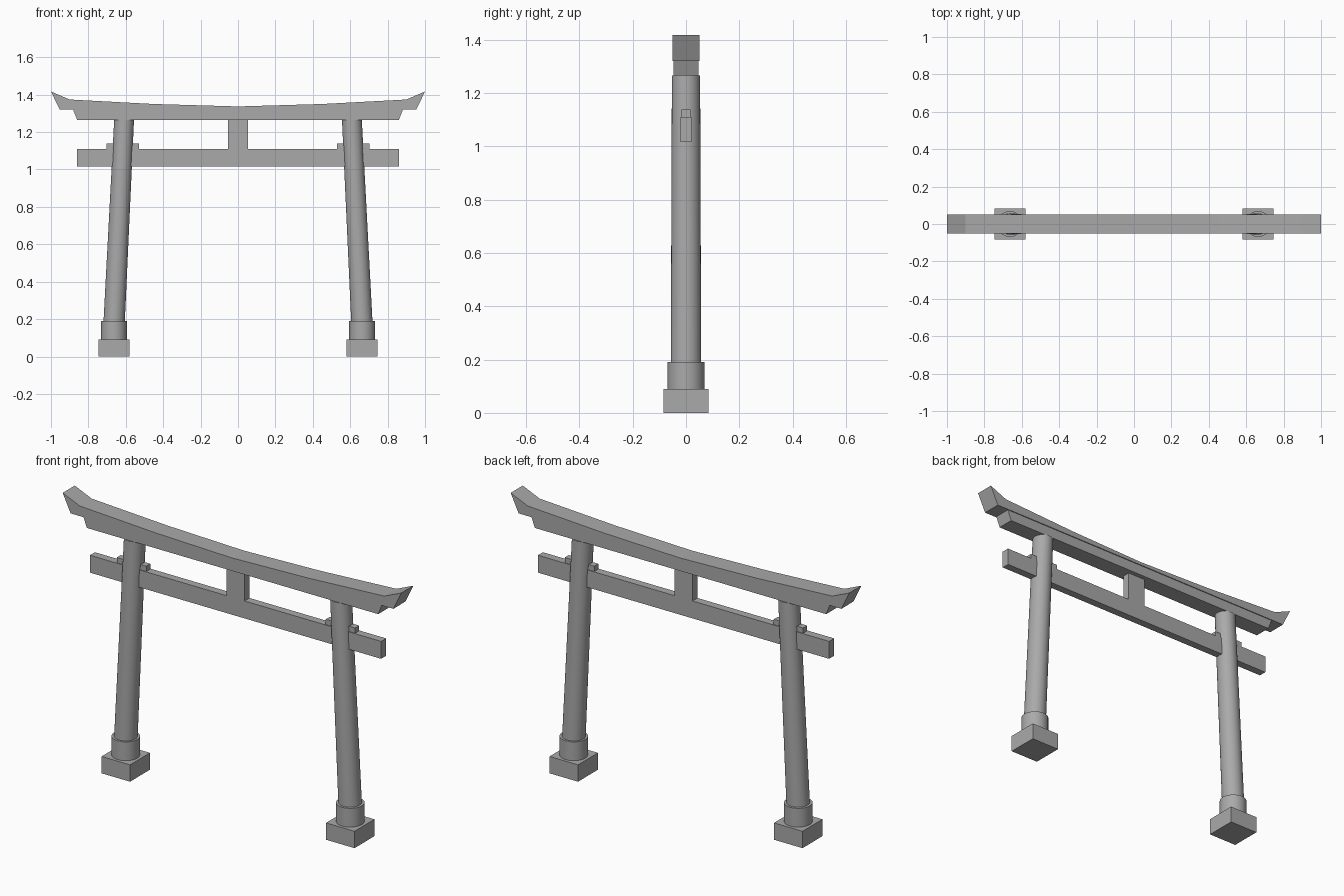
import bpy, bmesh, math

if "Cube" in bpy.data.objects:
    bpy.data.objects.remove(bpy.data.objects["Cube"])

grey = bpy.data.materials.new("stone grey")
grey.diffuse_color = (0.4, 0.4, 0.4, 1)
grey.use_nodes = True
grey.node_tree.nodes["Principled BSDF"].inputs["Base Color"].default_value = grey.diffuse_color


def finish(name, bm, smooth=False):
    bmesh.ops.recalc_face_normals(bm, faces=bm.faces[:])
    me = bpy.data.meshes.new(name)
    bm.to_mesh(me)
    bm.free()
    me.materials.append(grey)
    ob = bpy.data.objects.new(name, me)
    bpy.context.collection.objects.link(ob)
    if smooth:
        bpy.ops.object.select_all(action='DESELECT')
        ob.select_set(True)
        bpy.context.view_layer.objects.active = ob
        bpy.ops.object.shade_smooth_by_angle(angle=math.radians(40))
    return ob


def slab(name, outline, half_depth):
    """Front (x, z) outline extruded through y."""
    bm = bmesh.new()
    face = bm.faces.new([bm.verts.new((x, -half_depth, z)) for x, z in outline])
    ext = bmesh.ops.extrude_face_region(bm, geom=[face])
    verts = [v for v in ext["geom"] if isinstance(v, bmesh.types.BMVert)]
    bmesh.ops.translate(bm, verts=verts, vec=(0, 2 * half_depth, 0))
    return finish(name, bm)


def box(name, x0, x1, z0, z1, half_depth):
    return slab(name, [(x0, z0), (x1, z0), (x1, z1), (x0, z1)], half_depth)


def column(name, xa, za, ra, xb, zb, rb, n=32):
    """Round column with level ends, leaning from xa to xb."""
    bm = bmesh.new()
    rings = []
    for x, z, r in ((xa, za, ra), (xb, zb, rb)):
        rings.append([bm.verts.new((x + r * math.cos(i * math.tau / n),
                                    r * math.sin(i * math.tau / n), z))
                      for i in range(n)])
    lo, hi = rings
    for i in range(n):
        j = (i + 1) % n
        bm.faces.new((lo[i], lo[j], hi[j], hi[i]))
    bm.faces.new(lo[::-1])
    bm.faces.new(hi)
    return finish(name, bm, True)


# Curved top beam with upswept ends
top_half = [(1.0, 1.417), (0.9, 1.374), (0.45, 1.35)]
top = top_half + [(0, 1.337)] + [(-x, z) for x, z in reversed(top_half)]
slab("top_beam", [(-0.953, 1.32), (0.953, 1.32)] + top, 0.051)

# Second beam directly beneath, with slanted ends
slab("under_beam", [(-0.86, 1.265), (0.86, 1.265), (0.882, 1.32), (-0.882, 1.32)], 0.046)

# Lower tie beam and centre strut
box("tie_beam", -0.86, 0.86, 1.017, 1.11, 0.021)
box("centre_strut", -0.053, 0.053, 1.11, 1.265, 0.021)

# Leaning pillars with collars, footings and wedges
for side, s in (("left", -1), ("right", 1)):
    column(side + "_pillar", s * 0.663, 0.17, 0.057, s * 0.609, 1.265, 0.053)
    column(side + "_collar", s * 0.663, 0.09, 0.069, s * 0.663, 0.19, 0.069)
    box(side + "_footing", s * 0.663 - 0.084, s * 0.663 + 0.084, 0, 0.09, 0.084)
    box(side + "_wedge", s * 0.617 - 0.087, s * 0.617 + 0.087, 1.11, 1.138, 0.017)
